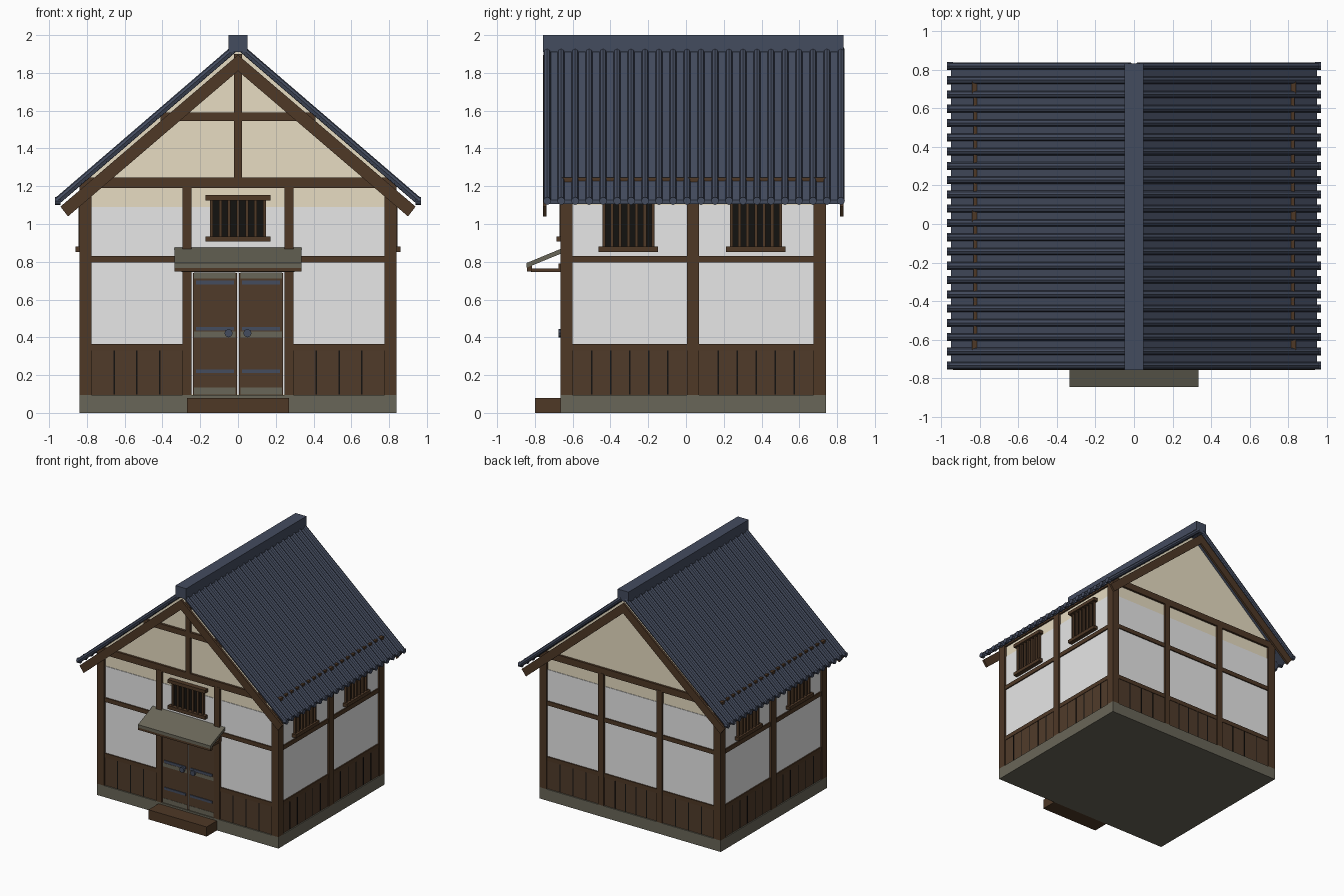
import bpy, bmesh, math
from mathutils import Vector, Matrix

if "Cube" in bpy.data.objects:
    bpy.data.objects.remove(bpy.data.objects["Cube"])


def mat(name, r, g, b):
    m = bpy.data.materials.new(name)
    lin = [((c / 255 + 0.055) / 1.055) ** 2.4 for c in (r, g, b)]
    m.diffuse_color = (*lin, 1)
    m.use_nodes = True
    m.node_tree.nodes["Principled BSDF"].inputs["Base Color"].default_value = m.diffuse_color
    return m


WHITE = mat("white plaster", 232, 232, 232)
CREAM = mat("cream plaster", 231, 220, 194)
WOOD = mat("dark timber", 78, 56, 38)
PLANK = mat("plank wood", 80, 59, 42)
STONE = mat("grey stone", 105, 102, 88)
SLATE = mat("slate tile", 68, 76, 95)
BLACK = mat("black", 20, 18, 16)


def finish(name, bm, material):
    bmesh.ops.recalc_face_normals(bm, faces=bm.faces)
    me = bpy.data.meshes.new(name)
    bm.to_mesh(me)
    bm.free()
    me.materials.append(material)
    ob = bpy.data.objects.new(name, me)
    bpy.context.collection.objects.link(ob)
    return ob


def boxes(name, material, items):
    """Boxes given as (x0, x1, y0, y1, z0, z1), joined in one object."""
    bm = bmesh.new()
    for x0, x1, y0, y1, z0, z1 in items:
        m = Matrix.Translation(((x0 + x1) / 2, (y0 + y1) / 2, (z0 + z1) / 2))
        m = m @ Matrix.Diagonal((abs(x1 - x0), abs(y1 - y0), abs(z1 - z0), 1))
        bmesh.ops.create_cube(bm, size=1, matrix=m)
    return finish(name, bm, material)


def prisms(name, material, outlines, axis="y"):
    """Outlines (points, start, end) extruded along y (xz points) or x (yz points)."""
    bm = bmesh.new()
    for pts, a, b in outlines:
        def place(p, t):
            return (p[0], t, p[1]) if axis == "y" else (t, p[0], p[1])
        face = bm.faces.new([bm.verts.new(place(p, a)) for p in pts])
        ext = bmesh.ops.extrude_face_region(bm, geom=[face])
        shift = Vector((0, b - a, 0)) if axis == "y" else Vector((b - a, 0, 0))
        bmesh.ops.translate(bm, vec=shift, verts=[v for v in ext["geom"] if isinstance(v, bmesh.types.BMVert)])
    return finish(name, bm, material)


def cylinders(name, material, items, sides):
    """Cylinders given as (start, end, radius)."""
    bm = bmesh.new()
    for p, q, r in items:
        p, q = Vector(p), Vector(q)
        m = Matrix.Translation((p + q) / 2) @ (q - p).to_track_quat("Z", "Y").to_matrix().to_4x4()
        bmesh.ops.create_cone(bm, cap_ends=True, segments=sides, radius1=r, radius2=r,
                              depth=(q - p).length, matrix=m)
    return finish(name, bm, material)


X, Y0, Y1 = 0.84, -0.665, 0.74      # outer faces of the timber frame
WX, WY0, WY1 = 0.82, -0.645, 0.72   # plaster faces
SLOPE = 0.86
MIRROR = (-1, 1)


def roof_z(x, top=1.945):
    return top - SLOPE * abs(x)


# Foundation, step and plaster body
boxes("foundation", STONE, [(-X, X, Y0, Y1, 0, 0.095)])
boxes("door_step", WOOD, [(-0.27, 0.27, -0.80, Y0, 0, 0.08)])
prisms("plaster_body", CREAM, [([(-WX, 0.09), (WX, 0.09), (WX, roof_z(WX, 1.92)), (0, 1.92),
                                 (-WX, roof_z(WX, 1.92))], WY0, WY1)])
e = 0.004
boxes("white_wall_panels", WHITE, [
    (-WX, WX, WY0 - e, WY0, 0.1, 1.09), (-WX, WX, WY1, WY1 + e, 0.1, 1.09),
    (-WX - e, -WX, WY0, WY1, 0.1, 1.10), (WX, WX + e, WY0, WY1, 0.1, 1.10)])

# Timber posts
posts = []
for s in MIRROR:
    for y in (Y0, 0.005, Y1 - 0.065):
        posts.append((s * 0.775, s * X, y, y + 0.065, 0.095, 1.245))
    for ya, yb in ((Y0, WY0), (WY1, Y1)):
        posts.append((s * 0.245, s * 0.295, ya, yb, 0.095, 1.20))
boxes("posts", WOOD, posts)

# Horizontal beams on each wall
beams = []
d = 0.006
for ya, yb in ((Y0 + d, WY0), (WY1, Y1 - d)):
    beams.append((-X, X, ya - 0.004, yb + 0.004, 1.19, 1.245))
    for s in MIRROR:
        beams += [(s * 0.25, s * 0.8, ya, yb, 0.33, 0.365),
                  (s * 0.25, s * 0.8, ya, yb, 0.795, 0.83)]
beams += [(-0.25, 0.25, WY1, Y1 - d, 0.33, 0.365), (-0.25, 0.25, WY1, Y1 - d, 0.795, 0.83)]
for s in MIRROR:
    for z0, z1 in ((0.33, 0.365), (0.795, 0.83), (1.19, 1.245)):
        beams.append((s * 0.815, s * (X - d), Y0 + 0.02, Y1 - 0.02, z0, z1))
boxes("beams", WOOD, beams)

# Plank skirting with dark seams
planks, seams = [], []


def seam_positions(a, b):
    n = max(2, round((b - a) / 0.107))
    return [a + (b - a) * i / n for i in range(1, n)]


spans = [(-0.775, -0.295), (0.295, 0.775)]
for face, a, b in [("f", *s) for s in spans] + [("b", *s) for s in spans + [(-0.245, 0.245)]]:
    y, out = (WY0, -1) if face == "f" else (WY1, 1)
    planks.append((a, b, y, y + out * 0.010, 0.095, 0.335))
    seams += [(x - 0.004, x + 0.004, y, y + out * 0.012, 0.097, 0.33) for x in seam_positions(a, b)]
for s in MIRROR:
    for a, b in ((-0.60, 0.005), (0.07, 0.675)):
        planks.append((s * WX, s * (WX + 0.010), a, b, 0.095, 0.335))
        seams += [(s * WX, s * (WX + 0.012), y - 0.004, y + 0.004, 0.097, 0.33)
                  for y in seam_positions(a, b)]
boxes("skirting_planks", PLANK, planks)
boxes("skirting_seams", BLACK, seams)

# Front gable truss and sloping gable boards
boxes("gable_truss", WOOD, [(-0.41, 0.41, Y0, WY0 + 0.01, 1.545, 1.59),
                            (-0.02, 0.02, Y0, WY0, 1.245, 1.90)])
boards = []
for s in MIRROR:
    outline = [(0, 1.895), (s * 0.94, 1.092), (s * 0.90, 1.04), (0, 1.81)]
    boards += [(outline, -0.757, -0.738), (outline, 0.814, 0.833)]
prisms("gable_boards", WOOD, boards)

# Barred windows
panes, bars = [], []


def window(place, half, z0, z1, ledge, count):
    """place(u0, u1, out, za, zb) turns wall coordinates into a box."""
    panes.append(place(-half, half, 0.007, z0, z1))
    bars.append(place(-ledge, ledge, 0.040, z0 - 0.028, z0))
    bars.append(place(-ledge, ledge, 0.040, z1, z1 + 0.028))
    for i in range(count):
        u = -half + 2 * half * i / (count - 1)
        bars.append(place(u - 0.008, u + 0.008, 0.025, z0, z1))


window(lambda a, b, o, za, zb: (a, b, WY0 - o, WY0, za, zb), 0.14, 0.935, 1.125, 0.172, 7)
for s in MIRROR:
    for yc in (-0.305, 0.37):
        window(lambda a, b, o, za, zb: (s * WX, s * (WX + o), yc + a, yc + b, za, zb),
               0.13, 0.88, 1.11, 0.158, 7)
boxes("window_openings", BLACK, panes)
boxes("window_bars", WOOD, bars)

# Double door with iron straps and stone-coloured rails
doors, rails, straps, handles = [], [], [], []
for s in MIRROR:
    doors.append((s * 0.004, s * 0.238, WY0 - 0.012, WY0, 0.095, 0.74))
    rails += [(s * 0.012, s * 0.234, WY0 - 0.014, WY0, za, zb)
              for za, zb in ((0.097, 0.135), (0.40, 0.43), (0.712, 0.742))]
    straps += [(s * 0.02, s * 0.222, WY0 - 0.018, WY0, z, z + 0.02) for z in (0.21, 0.435, 0.68)]
    handles.append(((s * 0.05, WY0 - 0.03, 0.422), (s * 0.05, WY0, 0.422), 0.022))
boxes("door_leaves", PLANK, doors)
boxes("door_rails", STONE, rails)
boxes("door_straps", SLATE, straps)
cylinders("door_handles", SLATE, handles, 8)

# Canopy over the door
prisms("canopy_slab", STONE, [([(-0.845, 0.793), (-0.64, 0.878), (-0.64, 0.852), (-0.845, 0.768)],
                               -0.335, 0.335)], "x")
boxes("canopy_frame", WOOD, [(-0.335, 0.335, -0.842, -0.815, 0.748, 0.785),
                             (-0.30, -0.245, -0.82, WY0, 0.745, 0.765),
                             (0.245, 0.30, -0.82, WY0, 0.745, 0.765),
                             (-0.30, 0.30, Y0 - 0.01, WY0, 0.745, 0.79)])

# Roof: sloped sheets, round tile ribs, eave caps and ridge beam
R0, R1 = -0.748, 0.825
prisms("roof_sheets", SLATE, [([(0, roof_z(0)), (s * 0.95, roof_z(0.95)), (s * 0.95, roof_z(0.95, 1.922)),
                                (0, roof_z(0, 1.922))], R0, R1) for s in MIRROR])
ribs, caps = [], []
COUNT = 22
for i in range(COUNT):
    y = -0.735 + i * 1.555 / (COUNT - 1)
    for s in MIRROR:
        ribs.append(((s * 0.02, y, roof_z(0.02)), (s * 0.957, y, roof_z(0.957)), 0.019))
        caps.append(((s * 0.94, y, 1.122), (s * 0.97, y, 1.122), 0.021))
cylinders("roof_tile_ribs", SLATE, ribs, 8)
cylinders("eave_caps", SLATE, caps, 8)
boxes("ridge_beam", SLATE, [(-0.05, 0.05, -0.757, 0.833, 1.91, 2.0)])
